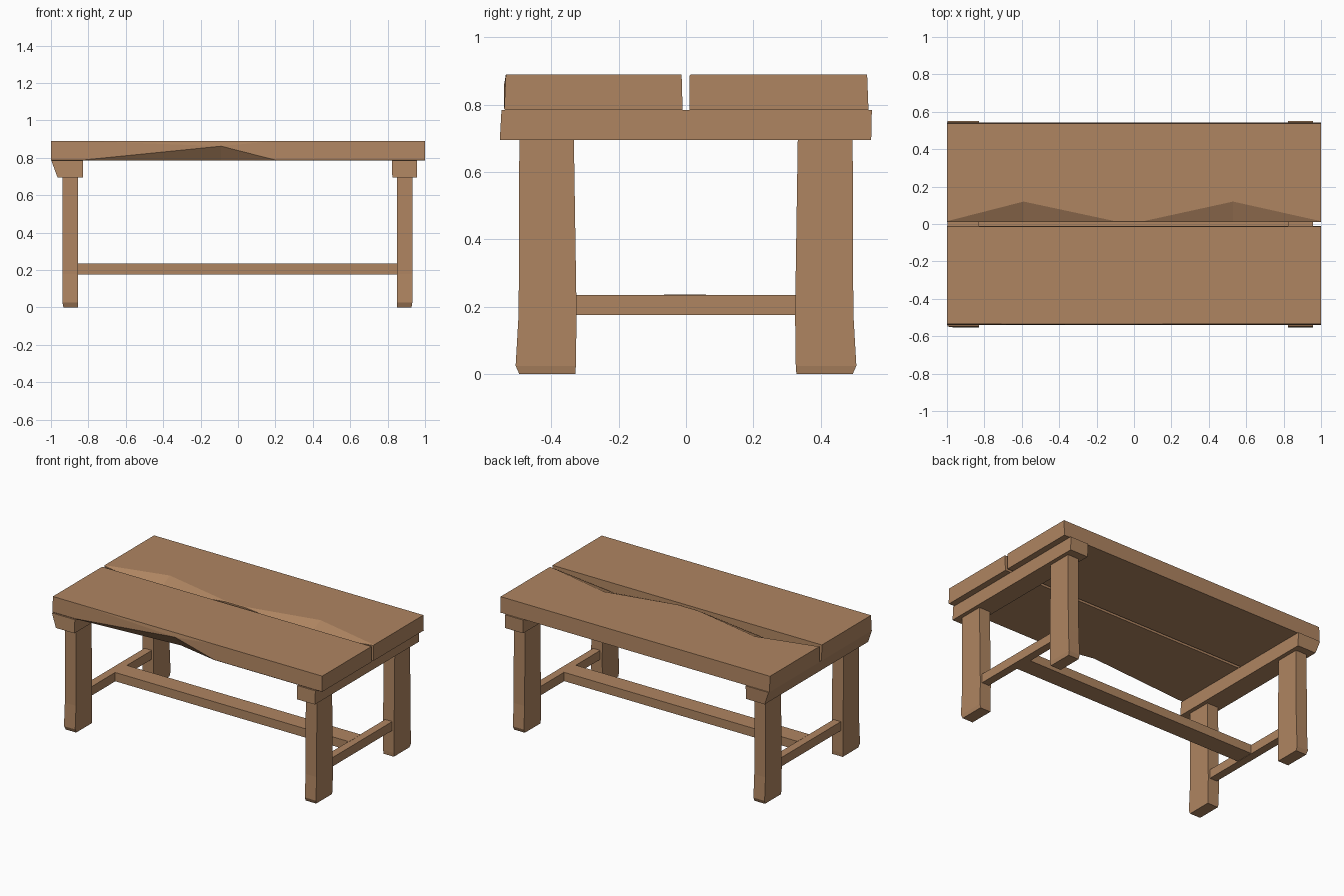
import bpy, bmesh

if "Cube" in bpy.data.objects:
    bpy.data.objects.remove(bpy.data.objects["Cube"])

wood = bpy.data.materials.new("warm brown wood")
wood.diffuse_color = (0.43, 0.235, 0.12, 1)
wood.use_nodes = True
wood.node_tree.nodes["Principled BSDF"].inputs["Base Color"].default_value = wood.diffuse_color


def loft(name, sections):
    """Skin a closed solid through a list of matching point rings."""
    bm = bmesh.new()
    rings = [[bm.verts.new(p) for p in s] for s in sections]
    n = len(rings[0])
    for a, b in zip(rings, rings[1:]):
        for i in range(n):
            j = (i + 1) % n
            bm.faces.new((a[i], a[j], b[j], b[i]))
    bm.faces.new(rings[0])
    bm.faces.new(rings[-1])
    bmesh.ops.recalc_face_normals(bm, faces=bm.faces)
    # fold uneven side faces into flat triangles
    bmesh.ops.connect_verts_nonplanar(bm, angle_limit=0.01, faces=bm.faces)
    me = bpy.data.meshes.new(name)
    bm.to_mesh(me)
    bm.free()
    me.materials.append(wood)
    ob = bpy.data.objects.new(name, me)
    bpy.context.collection.objects.link(ob)
    return ob


def rect(x0, x1, y0, y1, z):
    return [(x0, y0, z), (x1, y0, z), (x1, y1, z), (x0, y1, z)]


def box(name, x0, x1, y0, y1, z0, z1):
    return loft(name, [rect(x0, x1, y0, y1, z0), rect(x0, x1, y0, y1, z1)])


TOP, UNDER = 0.89, 0.785

# Front plank: lower front edge is chipped near the middle
# (x, chip height, chip depth)
chips = [(-1, 0.003, 0.003), (-0.83, 0.003, 0.003), (-0.09, 0.077, 0.06),
         (0.2, 0.003, 0.003), (1, 0.003, 0.003)]
loft("front_plank", [[(x, -0.54 + d, UNDER), (x, -0.54, UNDER + h), (x, -0.535, TOP),
                      (x, -0.013, TOP), (x, -0.01, UNDER)] for x, h, d in chips])

# Back plank: upper edge beside the gap has two long chips
# (x, edge of the flat top, height of the chipped edge)
chips = [(-1, 0.015, 0.887), (-0.59, 0.12, 0.835), (-0.1, 0.015, 0.887),
         (0.05, 0.015, 0.887), (0.53, 0.12, 0.84), (1, 0.015, 0.887)]
loft("back_plank", [[(x, 0.01, UNDER), (x, 0.01, h), (x, y, TOP),
                     (x, 0.538, TOP), (x, 0.542, UNDER)] for x, y, h in chips])

# Cross beams under the planks; the left one leans outward at the top
loft("left_cross_beam", [rect(-0.965, -0.828, -0.553, 0.545, 0.695),
                         rect(-0.998, -0.828, -0.548, 0.55, UNDER)])
loft("right_cross_beam", [rect(0.825, 0.958, -0.553, 0.55, 0.695),
                          rect(0.823, 0.958, -0.548, 0.552, UNDER)])

# Four legs with slightly swollen, chipped feet
for side, xo, xi in (("left", -0.938, -0.855), ("right", 0.932, 0.85)):
    for end, s, inner in (("front", -1, 0.333), ("back", 1, 0.332)):
        loft(f"{end}_{side}_leg", [
            rect(xo * 0.995, xi, s * (inner - 0.004), s * 0.495, 0),
            rect(xo, xi, s * (inner - 0.006), s * 0.506, 0.025),
            rect(xo, xi, s * (inner - 0.008), s * 0.497, 0.18),
            rect(xo, xi, s * inner, s * 0.495, 0.697)])

# Side stretchers between the legs, and the long stretcher joining them
box("left_stretcher", -0.922, -0.868, -0.335, 0.335, 0.175, 0.235)
box("right_stretcher", 0.865, 0.918, -0.335, 0.335, 0.175, 0.235)
box("long_stretcher", -0.87, 0.87, -0.065, 0.06, 0.177, 0.236)
